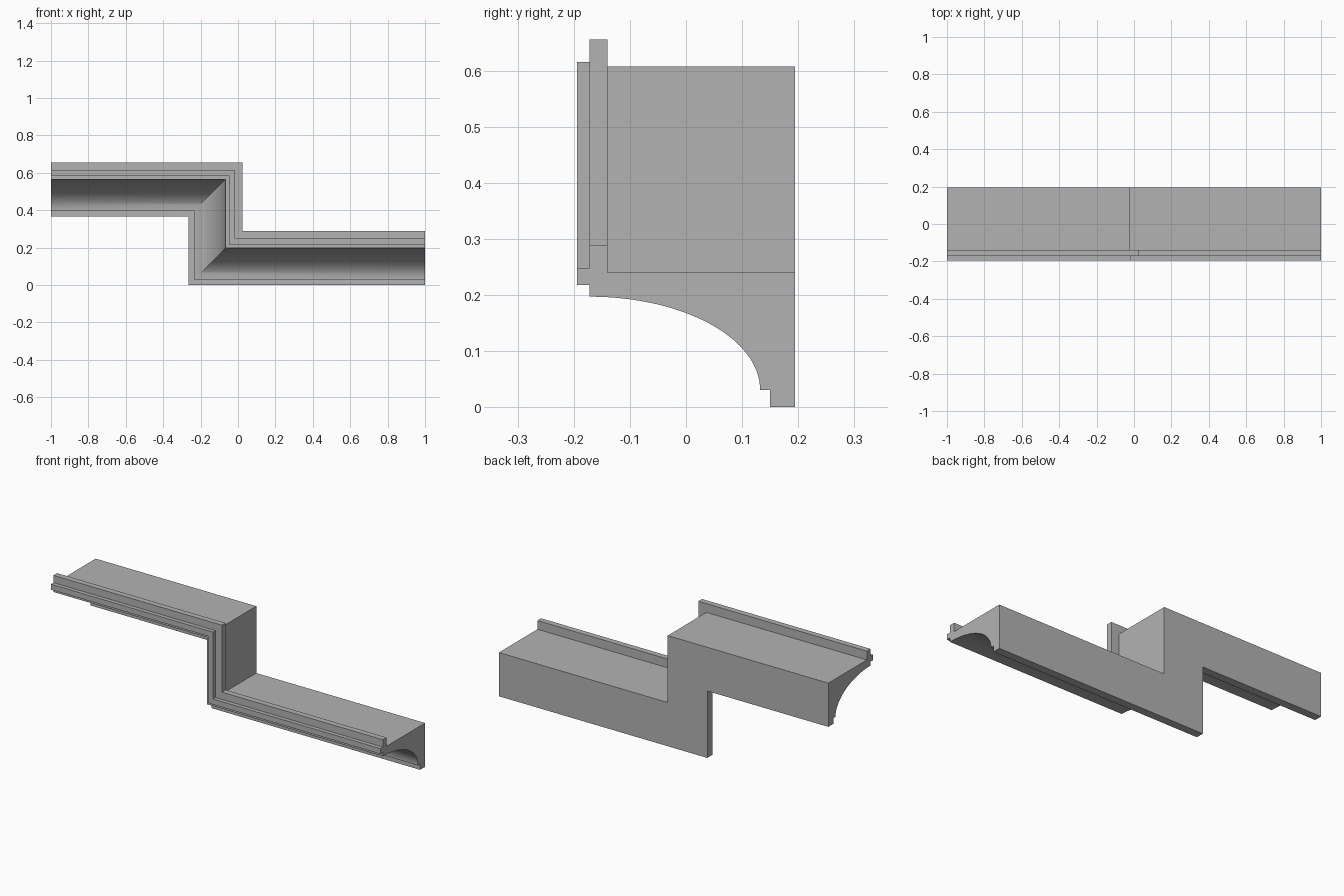
import bpy
import bmesh
import math

cube = bpy.data.objects.get("Cube")
if cube:
    bpy.data.objects.remove(cube, do_unlink=True)

RISE = 0.367      # height difference between the two runs
STEP_X = -0.265   # outer edge of the vertical run
ARC_STEPS = 32


def cove(y0, h0, width, height):
    """Quarter-ellipse hollow, from the foot to the lip."""
    angles = [math.pi / 2 * i / ARC_STEPS for i in range(ARC_STEPS + 1)]
    return [(y0 + width * math.cos(a), h0 + height * math.sin(a)) for a in angles]


# Moulding cross-section as (depth, offset across the run)
profile = [(0.194, 0), (0.15, 0), (0.15, 0.031)]
profile += cove(-0.172, 0.031, 0.304, 0.166)
profile += [(-0.172, 0.218), (-0.194, 0.218), (-0.194, 0.248), (-0.172, 0.248),
            (-0.172, 0.288), (-0.14, 0.288), (-0.14, 0.24), (0.194, 0.24)]

# Stations along the stepped path: right end, two mitres, left end
stations = [
    lambda h: (1, h),
    lambda h: (STEP_X + h, h),
    lambda h: (STEP_X + h, RISE + h),
    lambda h: (-1, RISE + h),
]

# Sweep the section through the stations
bm = bmesh.new()
rings = []
for station in stations:
    ring = []
    for y, h in profile:
        x, z = station(h)
        ring.append(bm.verts.new((x, y, z)))
    rings.append(ring)

count = len(profile)
for a, b in zip(rings, rings[1:]):
    for i in range(count):
        j = (i + 1) % count
        bm.faces.new((a[i], a[j], b[j], b[i]))

# End caps
bm.faces.new(rings[0])
bm.faces.new(rings[-1])
bmesh.ops.recalc_face_normals(bm, faces=bm.faces)

mesh = bpy.data.meshes.new("stepped_cove_moulding")
bm.to_mesh(mesh)
bm.free()
moulding = bpy.data.objects.new("stepped_cove_moulding", mesh)
bpy.context.collection.objects.link(moulding)

# Plain grey finish
grey = bpy.data.materials.new("plain_grey")
grey.use_nodes = True
colour = (0.45, 0.45, 0.45, 1)
grey.diffuse_color = colour
grey.node_tree.nodes["Principled BSDF"].inputs["Base Color"].default_value = colour
mesh.materials.append(grey)

# Smooth hollow, crisp edges
bpy.ops.object.select_all(action="DESELECT")
moulding.select_set(True)
bpy.context.view_layer.objects.active = moulding
bpy.ops.object.shade_smooth_by_angle(angle=math.radians(25))
